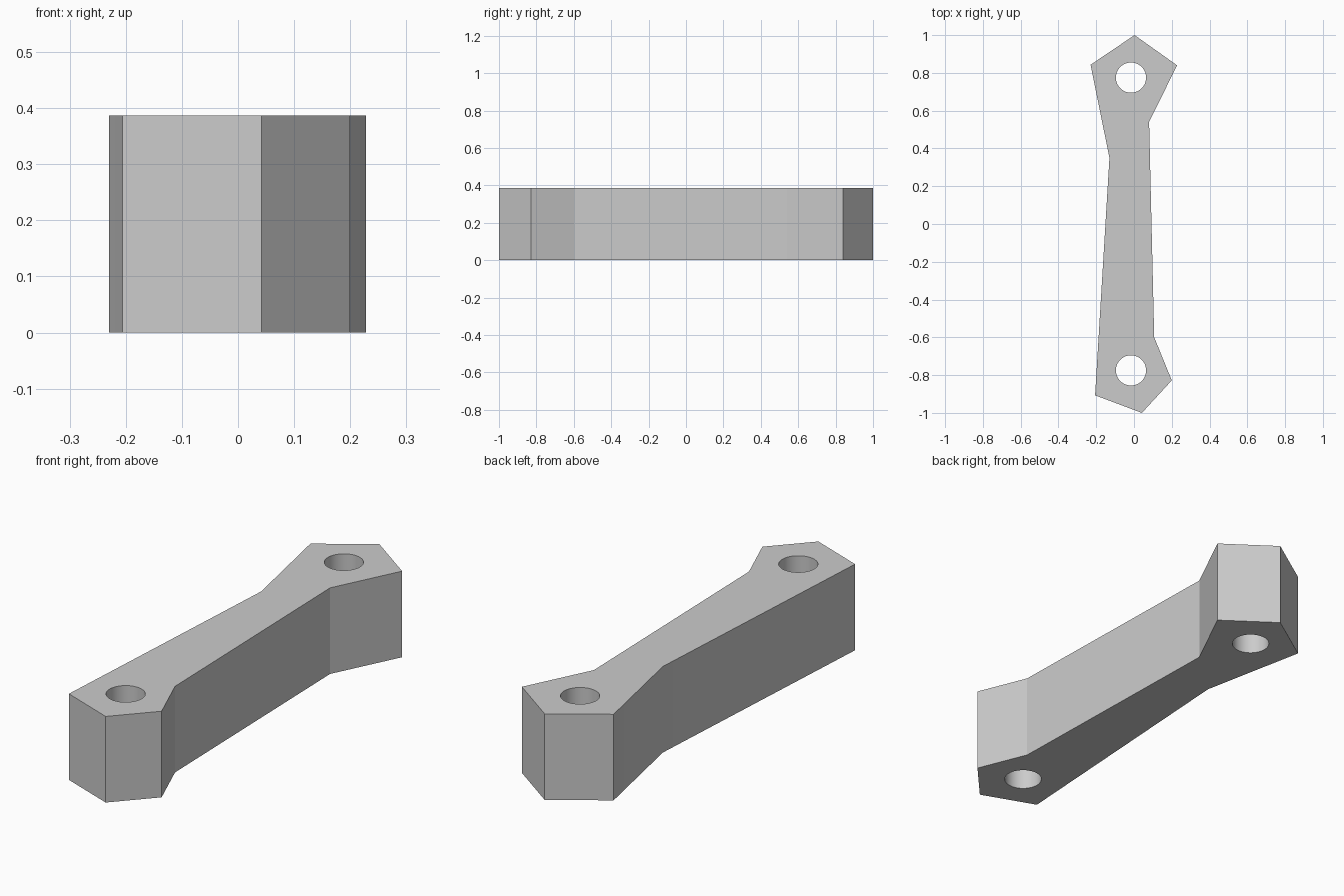
import bpy, bmesh, math

cube = bpy.data.objects.get("Cube")
if cube:
    bpy.data.objects.remove(cube, do_unlink=True)

HEIGHT = 0.387
HOLE_RADIUS = 0.08
HOLES = {"front": (-0.016, -0.775), "back": (-0.016, 0.775)}
OUTLINE = [(0.003, 1.0), (0.228, 0.84), (0.08, 0.54), (0.107, -0.6), (0.2, -0.828),
           (0.042, -1.0), (-0.206, -0.907), (-0.13, 0.35), (-0.23, 0.843)]

# Plain grey material
grey = bpy.data.materials.new("plain_grey")
grey.use_nodes = True
colour = (0.6, 0.6, 0.6, 1.0)
grey.diffuse_color = colour
grey.node_tree.nodes["Principled BSDF"].inputs["Base Color"].default_value = colour

# Link arm: outline extruded upward
bm = bmesh.new()
base = bm.faces.new([bm.verts.new((x, y, 0)) for x, y in OUTLINE])
top = bmesh.ops.extrude_face_region(bm, geom=[base], use_keep_orig=True)
bmesh.ops.translate(bm, vec=(0, 0, HEIGHT),
                    verts=[v for v in top["geom"] if isinstance(v, bmesh.types.BMVert)])
bmesh.ops.recalc_face_normals(bm, faces=bm.faces)
mesh = bpy.data.meshes.new("link_arm")
bm.to_mesh(mesh)
bm.free()
mesh.materials.append(grey)
arm = bpy.data.objects.new("link_arm", mesh)
bpy.context.collection.objects.link(arm)

# Round pin holes through both ends
for end, (x, y) in HOLES.items():
    bpy.ops.mesh.primitive_cylinder_add(vertices=48, radius=HOLE_RADIUS, depth=HEIGHT * 2,
                                        location=(x, y, HEIGHT / 2))
    cutter = bpy.context.object
    cutter.name = end + "_hole_cutter"
    cutter.hide_render = True
    cutter.data.materials.append(grey)
    cut = arm.modifiers.new(end + "_hole", 'BOOLEAN')
    cut.operation = 'DIFFERENCE'
    cut.solver = 'EXACT'
    cut.object = cutter
    bpy.context.view_layer.objects.active = arm
    bpy.ops.object.modifier_apply(modifier=cut.name)
    bpy.data.objects.remove(cutter, do_unlink=True)

# Smooth hole walls, crisp outer corners
bpy.ops.object.select_all(action='DESELECT')
arm.select_set(True)
bpy.context.view_layer.objects.active = arm
bpy.ops.object.shade_smooth_by_angle(angle=math.radians(15))
